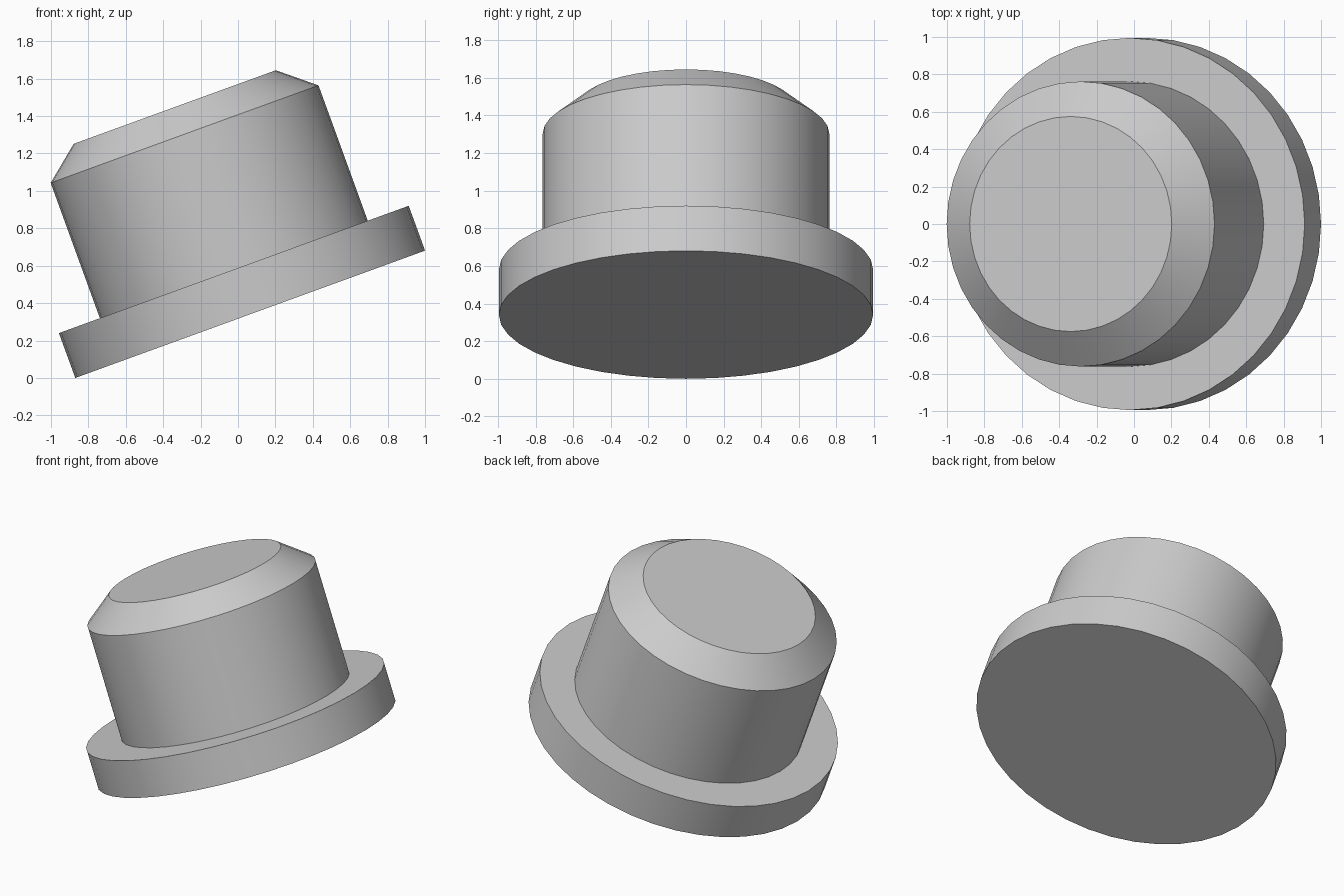
import bpy
import bmesh
from math import cos, sin, tau, radians

SIDES = 40
TILT = radians(20)
FLANGE_RADIUS = 0.995

cube = bpy.data.objects.get("Cube")
if cube:
    bpy.data.objects.remove(cube, do_unlink=True)


def make_material(name, value):
    mat = bpy.data.materials.new(name)
    mat.use_nodes = True
    colour = (value, value, value, 1.0)
    mat.diffuse_color = colour
    mat.node_tree.nodes["Principled BSDF"].inputs["Base Color"].default_value = colour
    return mat


def make_turned_part(name, profile, material):
    """Revolve (radius, height) points around z and cap both ends."""
    bm = bmesh.new()
    rings = [
        [bm.verts.new((r * cos(tau * i / SIDES), r * sin(tau * i / SIDES), h))
         for i in range(SIDES)]
        for r, h in profile
    ]
    for lower, upper in zip(rings, rings[1:]):
        for i in range(SIDES):
            j = (i + 1) % SIDES
            bm.faces.new((lower[i], lower[j], upper[j], upper[i]))
    bm.faces.new(rings[0][::-1])
    bm.faces.new(rings[-1])
    bm.normal_update()
    mesh = bpy.data.meshes.new(name)
    bm.to_mesh(mesh)
    bm.free()
    mesh.materials.append(material)
    obj = bpy.data.objects.new(name, mesh)
    bpy.context.collection.objects.link(obj)
    return obj


# Flange, cylindrical body and chamfered top as one turned solid
plug = make_turned_part("flanged_plug", [
    (FLANGE_RADIUS, 0.0),
    (FLANGE_RADIUS, 0.255),
    (0.762, 0.255),
    (0.762, 1.025),
    (0.575, 1.179),
], make_material("plain_grey", 0.6))

# Lean the plug towards -x, resting on the edge of its flange
plug.rotation_euler = (0, -TILT, 0)
plug.location = (0.065, 0, FLANGE_RADIUS * sin(TILT))

# Smooth round walls with crisp rims
bpy.ops.object.select_all(action="DESELECT")
plug.select_set(True)
bpy.context.view_layer.objects.active = plug
bpy.ops.object.shade_smooth_by_angle(angle=radians(30))
